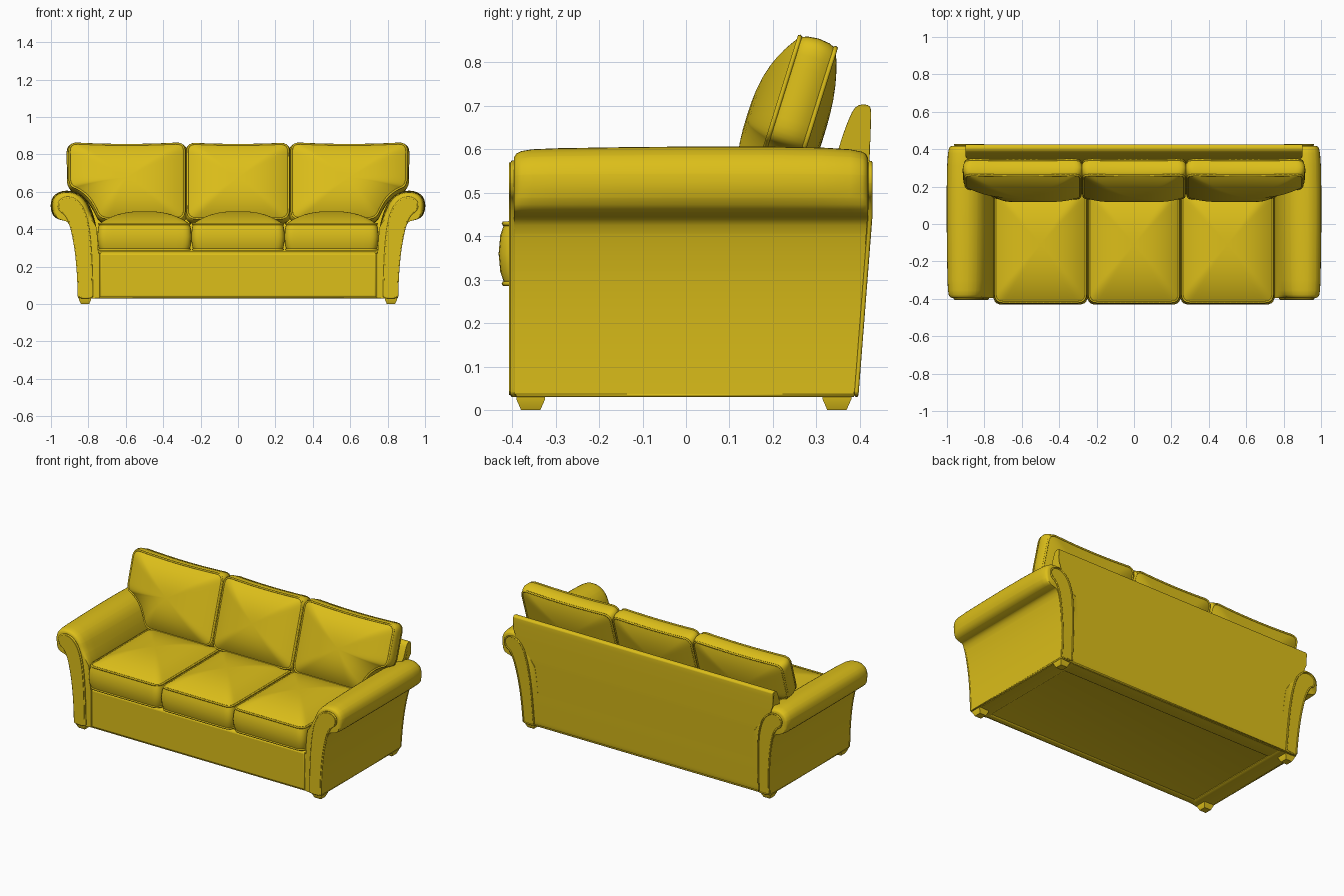
import bpy, bmesh, math
from mathutils import Vector, Matrix

if "Cube" in bpy.data.objects:
    bpy.data.objects.remove(bpy.data.objects["Cube"])

mat = bpy.data.materials.new("mustard_fabric")
mat.diffuse_color = (0.72, 0.52, 0.01, 1)
mat.use_nodes = True
mat.node_tree.nodes["Principled BSDF"].inputs["Base Color"].default_value = mat.diffuse_color


def make(name, verts, faces, bevel=0):
    bm = bmesh.new()
    vs = [bm.verts.new(v) for v in verts]
    for f in faces:
        bm.faces.new([vs[i] for i in f])
    bmesh.ops.recalc_face_normals(bm, faces=bm.faces)
    me = bpy.data.meshes.new(name)
    bm.to_mesh(me)
    bm.free()
    ob = bpy.data.objects.new(name, me)
    bpy.context.collection.objects.link(ob)
    me.materials.append(mat)
    if bevel:
        m = ob.modifiers.new("bevel", 'BEVEL')
        m.width, m.segments, m.limit_method = bevel, 3, 'ANGLE'
        m.angle_limit = math.radians(50)
    return ob


def loft(name, rings, bevel=0):
    """Skin a list of equal-length closed rings and cap both ends."""
    n = len(rings[0])
    verts = [p for r in rings for p in r]
    faces = [(k * n + i, k * n + (i + 1) % n, (k + 1) * n + (i + 1) % n, (k + 1) * n + i)
             for k in range(len(rings) - 1) for i in range(n)]
    faces += [list(range(n)), list(range(len(verts) - n, len(verts)))]
    return make(name, verts, faces, bevel)


def piping(name, pts, r=0.005, cyclic=True):
    cu = bpy.data.curves.new(name, 'CURVE')
    cu.dimensions = '3D'
    cu.bevel_depth, cu.bevel_resolution = r, 1
    sp = cu.splines.new('POLY')
    sp.points.add(len(pts) - 1)
    for q, p in zip(sp.points, pts):
        q.co = (*p, 1)
    sp.use_cyclic_u = cyclic
    cu.materials.append(mat)
    bpy.context.collection.objects.link(bpy.data.objects.new(name, cu))


def rounded(pts, r, n=5):
    """Round each corner of a closed 2D outline."""
    out = []
    pts = [Vector(p) for p in pts]
    for i, p in enumerate(pts):
        a, b = pts[i - 1] - p, pts[(i + 1) % len(pts)] - p
        a = p + a.normalized() * min(r, a.length * 0.49)
        b = p + b.normalized() * min(r, b.length * 0.49)
        for k in range(n + 1):
            t = k / n
            out.append(a * (1 - t) ** 2 + p * 2 * t * (1 - t) + b * t * t)
    return out


def resample(pts, step=0.03):
    out = []
    for i, p in enumerate(pts):
        q = pts[(i + 1) % len(pts)]
        n = max(1, round((q - p).length / step))
        out += [p.lerp(q, k / n) for k in range(n)]
    return out


def cushion(name, outline, thick, top, bottom, M, sag=0.0):
    """Boxed cushion: bulging band, crowned faces, piping on both seams."""
    pts = resample(rounded(outline, 0.045))
    xs, ys = [p.x for p in pts], [p.y for p in pts]
    c = Vector(((min(xs) + max(xs)) / 2, (min(ys) + max(ys)) / 2))
    hx, hy = max(xs) - c.x, max(ys) - c.y
    for p in pts:   # softly dipped upper edge
        if p.y > c.y:
            p.y -= sag * (1 - ((p.x - c.x) / hx) ** 2) * (p.y - c.y) / hy
    h = thick / 2
    crown = [0.03, 0.15, 0.3, 0.45, 0.6, 0.72, 0.82, 0.9, 0.96, 1.0]
    prof = [(s, -h - bottom * (1 - s ** 2.6)) for s in crown]
    band = [(-0.6, 0.007), (0, 0.01), (0.6, 0.007)]
    prof += [(1 + g / min(hx, hy), k * h) for k, g in band]
    prof += [(s, h + top * (1 - s ** 2.6)) for s in reversed(crown)]
    rings = [[M @ Vector((*(c + (p - c) * s), z)) for p in pts] for s, z in prof]
    loft(name, rings)
    for tag, z in (("lower", -h), ("upper", h)):
        piping(f"{name}_{tag}_piping", [M @ Vector((p.x, p.y, z)) for p in pts], 0.006)


def rect(x0, x1, y0, y1):
    return [(x0, y0), (x1, y0), (x1, y1), (x0, y1)]


def back_y(z):
    return 0.383 + 0.035 * min(z / 0.45, 1)


# Base with a recessed underside, and front rail
def box(name, x0, x1, y0, y1, z0, z1, bevel):
    return loft(name, [[(x, y, z) for x, y in rect(x0, x1, y0, y1)] for z in (z0, z1)], bevel)


base = box("base", -0.845, 0.845, -0.38, 0.38, 0.03, 0.2, 0)
bm = bmesh.new()
bm.from_mesh(base.data)
under = min(bm.faces, key=lambda f: f.calc_center_median().z)
bmesh.ops.inset_region(bm, faces=[under], thickness=0.06)
bmesh.ops.translate(bm, verts=under.verts, vec=(0, 0, 0.012))
bm.to_mesh(base.data)
bm.free()
box("seat_deck", -0.75, 0.75, -0.37, 0.33, 0.19, 0.28, 0.01)
box("front_rail", -0.745, 0.745, -0.395, -0.35, 0.032, 0.275, 0.014)
piping("base_piping", [(x, y, 0.035) for x, y in rect(-0.852, 0.852, -0.388, 0.384)])

# Back panel: leaning side profile (y, z), widened to follow the arms
back = rounded([(0.385, 0.035), (0.39, 0.05), (0.402, 0.25), (0.416, 0.45), (0.423, 0.6),
                (0.426, 0.68), (0.424, 0.703), (0.39, 0.703), (0.37, 0.66), (0.35, 0.6),
                (0.30, 0.4), (0.27, 0.2), (0.27, 0.035)], 0.02, 3)
stops = [(0, 0.79), (0.3, 0.795), (0.45, 0.82), (0.55, 0.875), (0.62, 0.9), (1, 0.905)]


def back_half_width(z):
    for (a, u), (b, v) in zip(stops, stops[1:]):
        if z <= b:
            return u + (v - u) * (z - a) / (b - a)


loft("back_panel", [[(k * back_half_width(p.y), p.x, p.y) for p in back]
                    for k in (-1, -0.5, 0, 0.5, 1)], 0.008)

# Rolled arms with scroll pads front and back
arm = rounded([(0.855, 0.03), (0.855, 0.045), (0.858, 0.15), (0.868, 0.27), (0.885, 0.37),
               (0.905, 0.44), (0.94, 0.447), (0.985, 0.462), (1.005, 0.515), (0.995, 0.572),
               (0.955, 0.602), (0.91, 0.608), (0.86, 0.598), (0.815, 0.565), (0.785, 0.51),
               (0.765, 0.45), (0.752, 0.38), (0.745, 0.25), (0.74, 0.045), (0.74, 0.03)], 9, 3)
pad = rounded([(0.852, 0.035), (0.852, 0.05), (0.855, 0.15), (0.865, 0.27), (0.882, 0.37),
               (0.9, 0.44), (0.925, 0.485), (0.955, 0.5), (0.962, 0.545), (0.925, 0.572),
               (0.875, 0.565), (0.83, 0.52), (0.802, 0.43), (0.788, 0.3), (0.782, 0.15),
               (0.78, 0.05), (0.78, 0.035)], 9, 3)
stations = [(0, 0.7), (0.006, 0.8), (0.02, 0.87), (0.05, 0.92), (0.12, 0.95), (0.3, 0.98),
            (0.5, 1), (0.7, 1), (0.87, 0.97), (0.95, 0.92), (0.985, 0.85), (0.995, 0.78), (1, 0.68)]
roll = Vector((0.915, 0.525))
for side, sx in (("right", 1), ("left", -1)):
    rings = []
    for t, s in stations:
        ring = []
        for p in arm:
            k = 1 + (s - 1) * max(0, min(1, (p.y - 0.42) / 0.08))
            x = roll.x + (p.x - roll.x) * k
            z = roll.y + (p.y - roll.y) * (k if p.y > roll.y else 1)
            ring.append((sx * x, -0.395 + t * (back_y(p.y) + 0.395), z))
        rings.append(ring)
    loft(f"{side}_arm", rings)
    front = [[(sx * p.x, y, p.y) for p in pad] for y in (-0.36, -0.407)]
    rear = [[(sx * p.x, back_y(p.y) + d, p.y) for p in pad] for d in (-0.04, 0.006)]
    loft(f"{side}_arm_front_pad", front, 0.008)
    loft(f"{side}_arm_rear_pad", rear, 0.004)
    piping(f"{side}_arm_front_piping", [(x, -0.398, z) for x, y, z in front[1]], 0.006)
    piping(f"{side}_arm_rear_piping", rear[1])
    piping(f"{side}_rail_piping", [(sx * 0.742, -0.393, z) for z in (0.035, 0.15, 0.27)], 0.005, False)
    # Tapered feet
    for place, y in (("front", -0.357), ("back", 0.347)):
        loft(f"{side}_{place}_foot",
             [[(sx * 0.818 + a * w, y + b * w, z) for a, b in rect(-1, 1, -1, 1)]
              for w, z in ((0.022, 0), (0.033, 0.025), (0.033, 0.034))])

# Seat cushions
seat_M = Matrix.Translation((0, 0, 0.36))
for place, x0, x1 in (("left", -0.742, -0.258), ("middle", -0.24, 0.24), ("right", 0.258, 0.742)):
    cushion(f"{place}_seat_cushion", rect(x0, x1, -0.418, 0.2), 0.138, 0.067, 0.0, seat_M)

# Back cushions, leaning back; the outer pair is notched around the arms
tilt = math.radians(17.4)
back_M = Matrix.Translation((0, 0.24, 0.645)) @ Matrix.Rotation(math.pi / 2 - tilt, 4, 'X')
outer = [(0.287, -0.21), (0.735, -0.21), (0.765, -0.14), (0.80, -0.085), (0.85, -0.045),
         (0.9, -0.025), (0.902, 0.212), (0.287, 0.212)]
cushion("middle_back_cushion", rect(-0.27, 0.27, -0.21, 0.21), 0.086, 0.062, 0.035, back_M, 0.008)
cushion("right_back_cushion", outer, 0.086, 0.062, 0.035, back_M, 0.01)
cushion("left_back_cushion", [(-x, y) for x, y in outer], 0.086, 0.062, 0.035, back_M, 0.01)

# Smooth shading on all mesh parts
for ob in bpy.context.scene.objects:
    if ob.type == 'MESH':
        ob.select_set(True)
        bpy.context.view_layer.objects.active = ob
bpy.ops.object.shade_smooth_by_angle(angle=math.radians(40))
